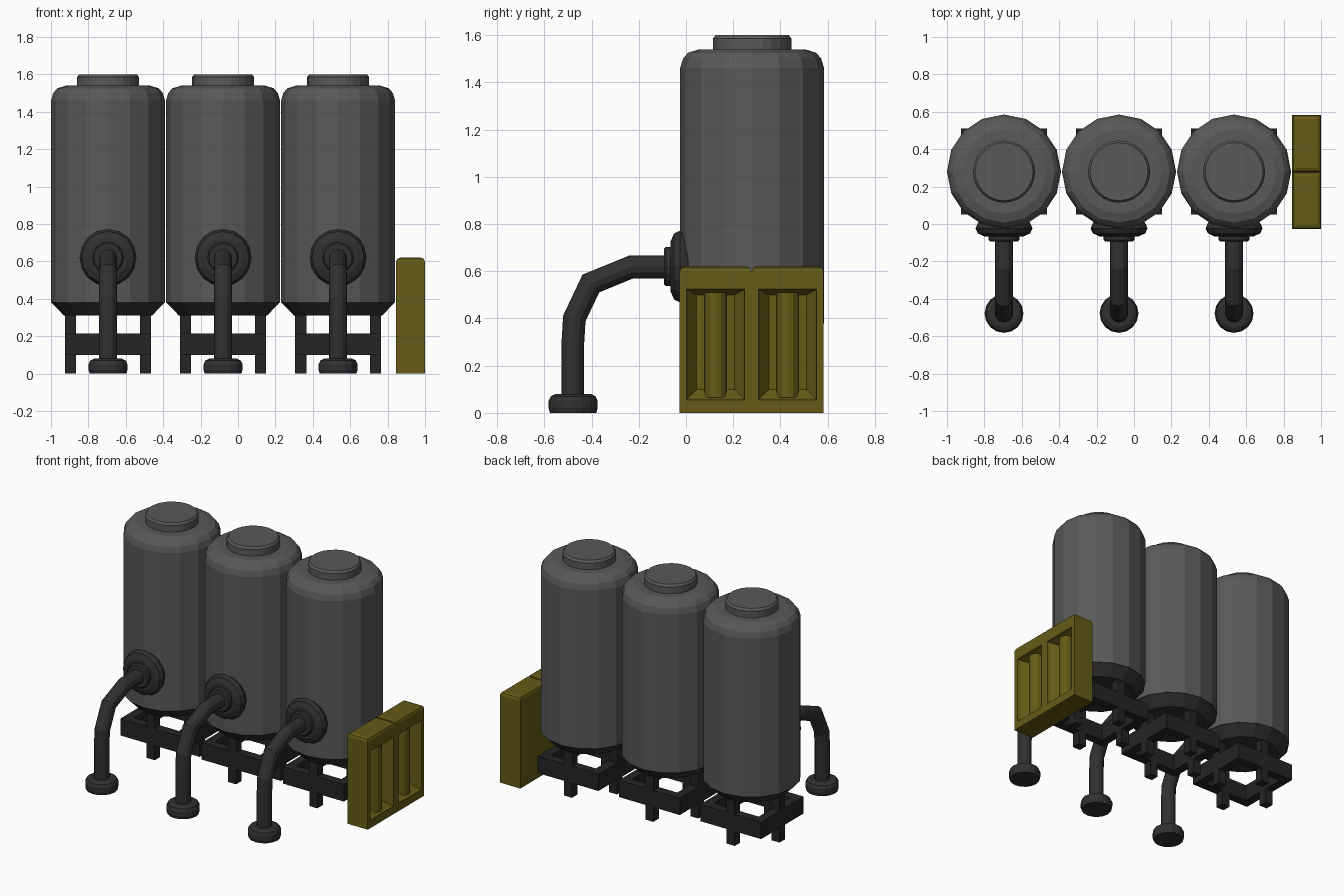
import bpy, bmesh, math
from mathutils import Vector, Matrix

if "Cube" in bpy.data.objects:
    bpy.data.objects.remove(bpy.data.objects["Cube"])


def material(name, r, g, b):
    m = bpy.data.materials.new(name)
    m.diffuse_color = (r, g, b, 1)
    m.use_nodes = True
    m.node_tree.nodes["Principled BSDF"].inputs["Base Color"].default_value = m.diffuse_color
    return m


TANK = material("tank_grey", 0.10, 0.10, 0.10)
DARK = material("pipe_grey", 0.03, 0.03, 0.03)
STAND = material("stand_grey", 0.018, 0.018, 0.018)
OLIVE = material("olive", 0.13, 0.105, 0.008)


def finish(bm, name, mat):
    bmesh.ops.recalc_face_normals(bm, faces=bm.faces)
    mesh = bpy.data.meshes.new(name)
    bm.to_mesh(mesh)
    bm.free()
    mesh.materials.append(mat)
    ob = bpy.data.objects.new(name, mesh)
    bpy.context.collection.objects.link(ob)
    return ob


def skin(bm, rings):
    """Bridge a list of point rings and cap both ends."""
    vs = [[bm.verts.new(p) for p in ring] for ring in rings]
    n = len(vs[0])
    for a, b in zip(vs, vs[1:]):
        for i in range(n):
            j = (i + 1) % n
            bm.faces.new((a[i], a[j], b[j], b[i]))
    bm.faces.new(vs[0])
    bm.faces.new(vs[-1])


def lathe(name, profile, sides, origin, mat, axis="Z"):
    """Profile of (radius, distance along axis); axis Y points to the front."""
    rot = Matrix.Rotation(math.pi / 2, 3, "X") if axis == "Y" else Matrix.Identity(3)
    angs = [2 * math.pi * i / sides for i in range(sides)]
    bm = bmesh.new()
    skin(bm, [[Vector(origin) + rot @ Vector((r * math.cos(a), r * math.sin(a), h))
               for a in angs] for r, h in profile])
    return finish(bm, name, mat)


def tube(name, x, path, radius, sides, mat):
    """Mitred pipe along a (y, z) path at constant x."""
    pts = [Vector(p) for p in path]
    rings = []
    for i, p in enumerate(pts):
        d0 = (p - pts[i - 1]).normalized() if i else (pts[1] - p).normalized()
        d1 = (pts[i + 1] - p).normalized() if i < len(pts) - 1 else d0
        t = (d0 + d1).normalized()
        side = Vector((-t.y, t.x)) / t.dot(d0)
        ring = []
        for k in range(sides):
            a = 2 * math.pi * k / sides
            q = p + side * radius * math.sin(a)
            ring.append((x + radius * math.cos(a), q.x, q.y))
        rings.append(ring)
    bm = bmesh.new()
    skin(bm, rings)
    return finish(bm, name, mat)


def add_box(bm, lo, hi):
    lo, hi = Vector(lo), Vector(hi)
    s = hi - lo
    m = Matrix.Translation((lo + hi) / 2) @ Matrix.Diagonal((s.x, s.y, s.z, 1))
    return bmesh.ops.create_cube(bm, size=1, matrix=m)["verts"]


def stand(x, y):
    """Square frame with a leg in the middle of each side."""
    bm = bmesh.new()
    o, t, w = 0.23, 0.06, 0.03
    for s in (-1, 1):
        a, b = sorted((s * o, s * (o - t)))
        add_box(bm, (x - o, y + a, 0.10), (x + o, y + b, 0.215))
        add_box(bm, (x + a, y - o + t, 0.10), (x + b, y + o - t, 0.215))
        add_box(bm, (x - w, y + a, 0), (x + w, y + b, 0.33))
        add_box(bm, (x + a, y - w, 0), (x + b, y + w, 0.33))
    finish(bm, "tank_stand", STAND)


def panel(y0, y1):
    """Bevel-topped block with a tapered recess in its right face."""
    x0, x1 = 0.845, 1.0
    bm = bmesh.new()
    add_box(bm, (x0, y0, 0), (x1, y1, 0.62))
    top = [e for e in bm.edges if all(v.co.z > 0.6 for v in e.verts)]
    bmesh.ops.bevel(bm, geom=top, offset=0.022, segments=2, profile=0.5, affect="EDGES")
    bm.normal_update()
    face = max(bm.faces, key=lambda f: f.normal.x * f.calc_area())
    mid = (y0 + y1) / 2
    for half, zlo, zhi, x in ((0.123, 0.055, 0.525, x1), (0.118, 0.06, 0.52, x1 - 0.02),
                              (0.08, 0.10, 0.50, x1 - 0.07)):
        bmesh.ops.inset_individual(bm, faces=[face], thickness=0.01)
        c = face.calc_center_median()
        for v in face.verts:
            v.co = (x, mid + math.copysign(half, v.co.y - c.y),
                    zhi if v.co.z > c.z else zlo)
    finish(bm, "side_panel", OLIVE)
    # upright bar in the recess
    lathe("panel_bar", [(0.047, 0.065), (0.047, 0.51)], 12, (x1 - 0.058, mid, 0), OLIVE)


Y = 0.28
for x in (-0.695, -0.08, 0.535):
    # tank body and lid
    lathe("tank_base", [(0.235, 0.31), (0.303, 0.38)], 16, (x, Y, 0), DARK)
    lathe("tank_body", [(0.305, 0.379), (0.305, 1.46), (0.293, 1.50), (0.272, 1.525),
                        (0.225, 1.54)], 16, (x, Y, 0), TANK)
    lathe("tank_lid", [(0.166, 1.52), (0.166, 1.585), (0.155, 1.60)], 24, (x, Y, 0), TANK)
    stand(x, Y)
    # outlet flange, collar, pipe and foot
    lathe("outlet_flange", [(0.125, -0.03), (0.145, 0.005), (0.152, 0.025), (0.14, 0.05),
                            (0.105, 0.066)], 16, (x, 0, 0.62), DARK, "Y")
    lathe("outlet_collar", [(0.083, 0.05), (0.083, 0.085), (0.075, 0.093)], 16,
          (x, 0, 0.62), DARK, "Y")
    tube("outlet_pipe", x, [(-0.06, 0.618), (-0.232, 0.618), (-0.403, 0.548),
                            (-0.473, 0.40), (-0.479, 0.30), (-0.479, 0.05)], 0.048, 12, DARK)
    lathe("pipe_foot", [(0.098, 0), (0.104, 0.02), (0.104, 0.05), (0.095, 0.07),
                        (0.075, 0.08)], 16, (x, -0.478, 0), DARK)

# twin panels on the right end
panel(-0.027, 0.278)
panel(0.278, 0.583)
